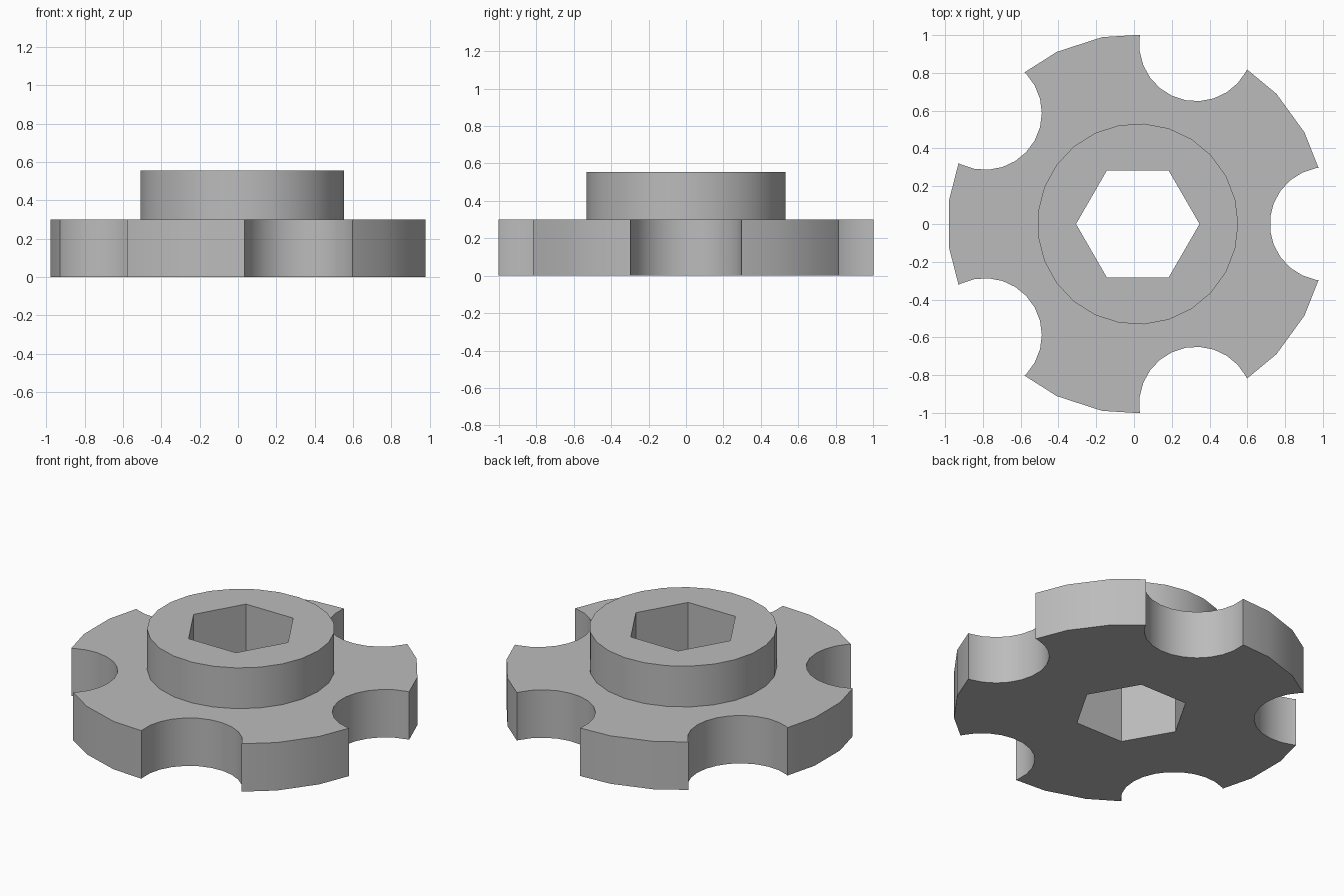
import bpy
from math import cos, sin, tau, radians

SIDES = 25
CX = 0.02          # hub axis, offset because the rim is notched on one side
BASE_H, TOP_H = 0.30, 0.555

if "Cube" in bpy.data.objects:
    bpy.data.objects.remove(bpy.data.objects["Cube"], do_unlink=True)

grey = bpy.data.materials.new("plain grey")
grey.use_nodes = True
colour = (0.5, 0.5, 0.5, 1)
grey.diffuse_color = colour
grey.node_tree.nodes["Principled BSDF"].inputs["Base Color"].default_value = colour


def prism(name, radius, sides, z0, z1, x=CX, y=0.0):
    """Upright prism with its first corner on +x."""
    ring = [(x + radius * cos(tau * i / sides), y + radius * sin(tau * i / sides))
            for i in range(sides)]
    verts = [(px, py, z) for z in (z0, z1) for px, py in ring]
    faces = [tuple(reversed(range(sides))), tuple(range(sides, 2 * sides))]
    for i in range(sides):
        j = (i + 1) % sides
        faces.append((i, j, j + sides, i + sides))
    mesh = bpy.data.meshes.new(name)
    mesh.from_pydata(verts, [], faces)
    mesh.materials.append(grey)
    obj = bpy.data.objects.new(name, mesh)
    bpy.context.collection.objects.link(obj)
    return obj


def combine(target, other, operation):
    """Apply a boolean and discard the helper."""
    mod = target.modifiers.new(operation, "BOOLEAN")
    mod.operation, mod.object, mod.solver = operation, other, "EXACT"
    bpy.context.view_layer.objects.active = target
    bpy.ops.object.modifier_apply(modifier=mod.name)
    bpy.data.objects.remove(other, do_unlink=True)


# Wheel disc joined with the raised hub
knob = prism("star_knob", 1.007, SIDES, 0, BASE_H)
combine(knob, prism("hub", 0.532, SIDES, BASE_H / 2, TOP_H), "UNION")

# Five round finger notches in the rim
for k in range(5):
    a = tau * k / 5
    notch = prism("notch_cutter", 0.301, SIDES, -0.1, BASE_H + 0.1,
                  CX + cos(a), sin(a))
    combine(knob, notch, "DIFFERENCE")

# Hexagonal through hole
combine(knob, prism("hex_cutter", 0.327, 6, -0.1, TOP_H + 0.1), "DIFFERENCE")

# Soft round walls, crisp rims and corners
bpy.ops.object.select_all(action="DESELECT")
knob.select_set(True)
bpy.context.view_layer.objects.active = knob
bpy.ops.object.shade_smooth_by_angle(angle=radians(30))
